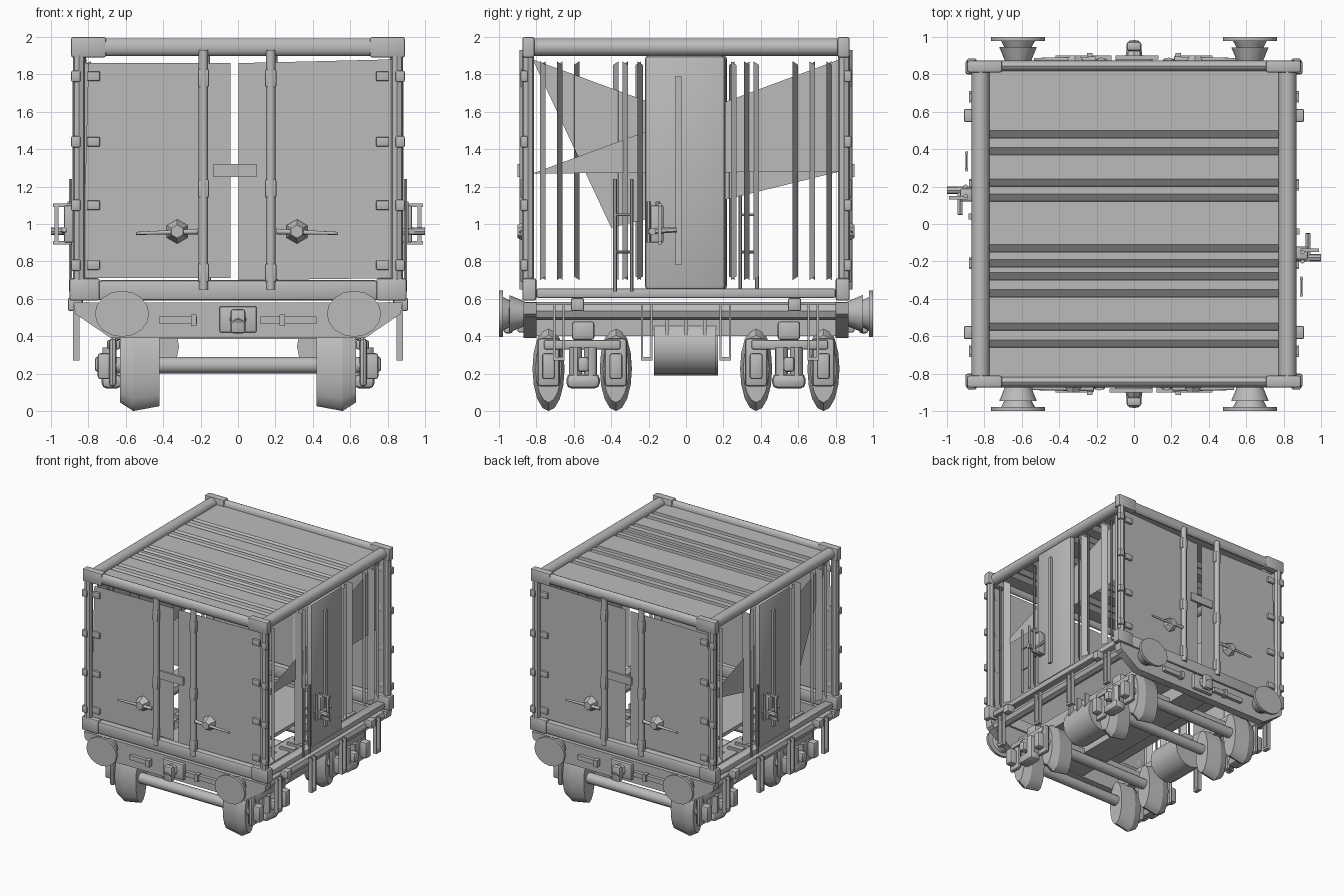
import bpy
import bmesh
from math import pi
from mathutils import Matrix, Vector

default = bpy.data.objects.get("Cube")
if default:
    bpy.data.objects.remove(default, do_unlink=True)

steel = bpy.data.materials.new("weathered_grey_steel")
steel.use_nodes = True
steel.diffuse_color = (.5, .5, .5, 1)
steel.node_tree.nodes["Principled BSDF"].inputs["Base Color"].default_value = (.5, .5, .5, 1)

parts = []
turn = Matrix()  # half turn applied to the second end or side


def finish(name, bm):
    bm.transform(turn)
    bmesh.ops.recalc_face_normals(bm, faces=bm.faces)
    mesh = bpy.data.meshes.new(name)
    bm.to_mesh(mesh)
    bm.free()
    mesh.materials.append(steel)
    obj = bpy.data.objects.new(name, mesh)
    bpy.context.collection.objects.link(obj)
    parts.append(obj)


def box(name, x, y, z, bevel=0):
    """Box between (low, high) pairs on each axis."""
    bm = bmesh.new()
    size = [b - a for a, b in (x, y, z)]
    mid = [(a + b) / 2 for a, b in (x, y, z)]
    bmesh.ops.create_cube(bm, size=1, matrix=Matrix.Translation(mid) @ Matrix.Diagonal((*size, 1)))
    if bevel:
        bmesh.ops.bevel(bm, geom=bm.edges[:], offset=bevel, segments=2, affect='EDGES', profile=.5)
    finish(name, bm)


def block(name, centre, size, bevel=0):
    """Box given by its centre and full size."""
    box(name, *[(c - s / 2, c + s / 2) for c, s in zip(centre, size)], bevel=bevel)


def rod(name, start, end, r1, r2=None, sides=12, squash=(1, 1, 1)):
    """Round bar or cone between two points, squashed about its middle."""
    a, b = Vector(start), Vector(end)
    bm = bmesh.new()
    aim = (b - a).to_track_quat('Z', 'Y').to_matrix().to_4x4()
    place = Matrix.Translation((a + b) / 2) @ Matrix.Diagonal((*squash, 1)) @ aim
    bmesh.ops.create_cone(bm, cap_ends=True, segments=sides, radius1=r1,
                          radius2=r1 if r2 is None else r2, depth=(b - a).length, matrix=place)
    finish(name, bm)


def sheet(name, *points):
    bm = bmesh.new()
    bm.faces.new([bm.verts.new(p) for p in points])
    finish(name, bm)


def end_wall():
    """Locking gear and frame of one container end."""
    rod("top_end_rail", (-.75, -.845, 1.945), (.75, -.845, 1.945), .047, squash=(1, .6, 1))
    box("bottom_end_rail", (-.75, .75), (-.87, -.8), (.59, .7), .02)
    for x in (-.185, .175):
        out = 1 if x > 0 else -1
        rod("lock_rod", (x, -.865, .65), (x, -.865, 1.93), .025)
        for z in (.74, 1.19, 1.78):
            block("rod_bracket", (x, -.865, z), (.06, .04, .1), .01)
        rod("door_handle", (x + out * .03, -.88, .96), (x + out * .36, -.88, .95), .015, .008)
        rod("handle_catch", (x + out * .14, -.84, .96), (x + out * .14, -.9, .96), .065, .035, 6)
    box("door_plate", (-.13, .1), (-.9, -.88), (1.25, 1.32))
    for x in (-.85, .85):
        rod("corner_post", (x, -.845, .7), (x, -.845, 1.9), .033, sides=8)
        box("top_corner_casting", sorted((x * .83, x * 1.05)), (-.875, -.81), (1.89, 2), .012)
        box("bottom_corner_casting", sorted((x * .87, x * 1.06)), (-.875, -.8), (.59, .71), .012)
        for z in (.78, 1.1, 1.44, 1.79):
            block("door_hinge", (x * 1.02, -.865, z), (.05, .04, .06), .008)
            block("hinge_strap", (x * .91, -.85, z), (.07, .025, .05), .005)


def end_running_gear():
    """Headstock, buffers and coupling of one wagon end."""
    bm = bmesh.new()
    for y in (-.87, -.8):
        bm.faces.new([bm.verts.new((x, y, z)) for x, z in
                      ((-.88, .58), (.88, .58), (.87, .52), (.68, .39), (-.68, .39), (-.87, .52))])
    bmesh.ops.bridge_loops(bm, edges=bm.edges[:])
    finish("headstock", bm)
    for x in (-.62, .62):
        rod("buffer_head", (x, -.978, .52), (x, -1, .52), .145, sides=16, squash=(1, 1, .85))
        rod("buffer_neck", (x, -.94, .52), (x, -.978, .52), .07, .09, 16)
        rod("buffer_stem", (x, -.86, .52), (x, -.945, .52), .065, .1)
        bar = (.12, .42) if x > 0 else (-.42, -.22)
        box("coupling_bar", bar, (-.9, -.86), (.465, .505))
        block("bar_stop", (x * .38, -.89, .485), (.03, .05, .06))
    box("coupling_plate", (-.1, .1), (-.9, -.86), (.42, .56), .01)
    rod("coupling_hook", (0, -.86, .51), (0, -.97, .46), .05, .035, 8)
    block("coupling_link", (0, -.95, .48), (.08, .05, .13), .015)


def bogie():
    """Two wheelsets with side frames and axle boxes."""
    for y in (-.735, -.375):
        rod("axle", (-.68, y, .245), (.68, y, .245), .045)
        for s in (-1, 1):
            rod("wheel", (s * .42, y, .226), (s * .56, y, .226), .2, .226, 16, (1, .38, 1))
            rod("wheel_rim", (s * .56, y, .226), (s * .63, y, .226), .226, .18, 16, (1, .38, 1))
            block("axle_box", (s * .7, y, .24), (.1, .07, .14), .015)
            block("axle_guard", (s * .67, y, .26), (.04, .12, .26), .02)
    for s in (-1, 1):
        box("bogie_beam", sorted((s * .63, s * .7)), (-.76, -.35), (.33, .38), .01)
        box("spring_plank", sorted((s * .62, s * .73)), (-.64, -.46), (.12, .2), .03)
        for y in (-.59, -.51):
            rod("spring", (s * .69, y, .17), (s * .69, y, .34), .035, sides=10)
        block("spring_cap", (s * .71, -.55, .25), (.11, .06, .08), .015)
        block("side_bearer", (s * .6, -.55, .43), (.12, .12, .1), .015)
    box("bogie_bolster", (-.65, .65), (-.6, -.5), (.385, .44))


def side_wall():
    """Slatted wall, middle panel, latch and sole bar of one side."""
    rod("top_side_rail", (.82, -.82, 1.945), (.82, .82, 1.945), .048)
    box("bottom_side_rail", (.78, .86), (-.8, .8), (.605, .655), .01)
    rod("sole_bar", (.81, -.86, .535), (.81, .86, .535), .048, sides=8)
    box("lower_beam", (.5, .58), (-.82, .82), (.4, .5))
    # thin slats standing at alternating angles
    for i, y in enumerate((-.78, -.69, -.34, -.26, .24, .31, .36, .57, .66, .75)):
        lean = .025 if i % 2 else -.025
        sheet("wall_slat", (.81 + lean, y, .7), (.81 - lean, y + .03, .72),
              (.81 - lean, y + .03, 1.85), (.81 + lean, y, 1.87))
    box("middle_panel", (.81, .865), (-.22, .21), (.65, 1.9), .02)
    box("panel_rib", (.86, .885), (-.055, -.025), (.78, 1.79))
    # latch, its loop and its pivot
    for y in (-.2, -.15):
        rod("latch_bar", (.9, y, .9), (.9, y, 1.12), .012, sides=6)
    box("latch_box", (.86, .93), (-.19, -.12), (.9, 1.1), .01)
    rod("latch_pin", (.87, -.18, .96), (1, -.18, .96), .02, sides=8)
    rod("latch_handle", (.93, -.2, .96), (.93, -.05, .97), .015, sides=6)
    for z in (.9, 1.1):
        block("latch_loop_arm", (.94, -.14, z), (.1, .02, .02))
    box("latch_loop", (.96, .98), (-.15, -.13), (.89, 1.11))
    # ladder with two uprights
    for y in (-.38, -.29):
        rod("ladder_upright", (.895, y, .64), (.895, y, 1.24), .01, sides=6)
    for z in (.85, 1.05):
        rod("ladder_rung", (.895, -.38, z), (.895, -.29, z), .007, sides=6)
    # container locks and hanging step irons
    for y in (-.58, .58):
        block("container_lock", (.87, y, .57), (.08, .07, .07), .01)
    for y in (-.68, .68, -.21, .21):
        for dy in (-.025, .025):
            block("step_iron", (.865, y + dy, .42), (.035, .012, .3))
        block("step_tread", (.865, y, .28), (.035, .06, .02))
    # air tank beneath the frame
    rod("air_tank", (.47, -.17, .345), (.47, .16, .345), .155, sides=16)
    for y in (-.1, 0, .1):
        block("tank_hanger", (.55, y, .46), (.14, .02, .12))


# both ends and both sides are half-turn copies
for angle in (0, pi):
    turn = Matrix.Rotation(angle, 4, 'Z')
    end_wall()
    end_running_gear()
    bogie()
    side_wall()
turn = Matrix()

# doors, with the gaps of both ends in line
for s in (-1, 1):
    sheet("narrow_door", (-.83, s * .84, .71), (-.04, s * .825, .71),
          (-.04, s * .825, 1.86), (-.8, s * .84, 1.86))
    sheet("wide_door", (.002, s * .825, .7), (.82, s * .84, .71),
          (.82, s * .84, 1.88), (.002, s * .825, 1.86))

# torn wall sheets left inside the slats
sheet("torn_sheet_right", (-.79, -.82, 1.88), (-.79, -.4, .98), (-.79, .82, 1.28))
sheet("torn_sheet_left", (.79, .82, 1.88), (.79, -.82, 1.27), (.79, .82, 1.28))

# roof sheet pressed with sloping grooves
profile = [(-.82, 1.945)]
for y in (-.64, -.55, -.37, -.28, -.21, -.13, .14, .22, .39, .48):
    profile += [(y - .02, 1.945), (y - .018, 1.915), (y + .02, 1.945)]
profile.append((.82, 1.945))
bm = bmesh.new()
rows = [[bm.verts.new((x, y, z)) for x in (-.79, .79)] for y, z in profile]
for (a, b), (c, d) in zip(rows, rows[1:]):
    bm.faces.new((a, b, d, c))
finish("roof", bm)

# wagon deck
box("deck", (-.35, .35), (-.8, .8), (.52, .55))
box("centre_sill", (-.12, .12), (-.8, .8), (.4, .53))

# smooth round parts, keep edges sharp
bpy.ops.object.select_all(action='DESELECT')
for obj in parts:
    obj.select_set(True)
bpy.context.view_layer.objects.active = parts[0]
bpy.ops.object.shade_smooth_by_angle(angle=pi / 5)
